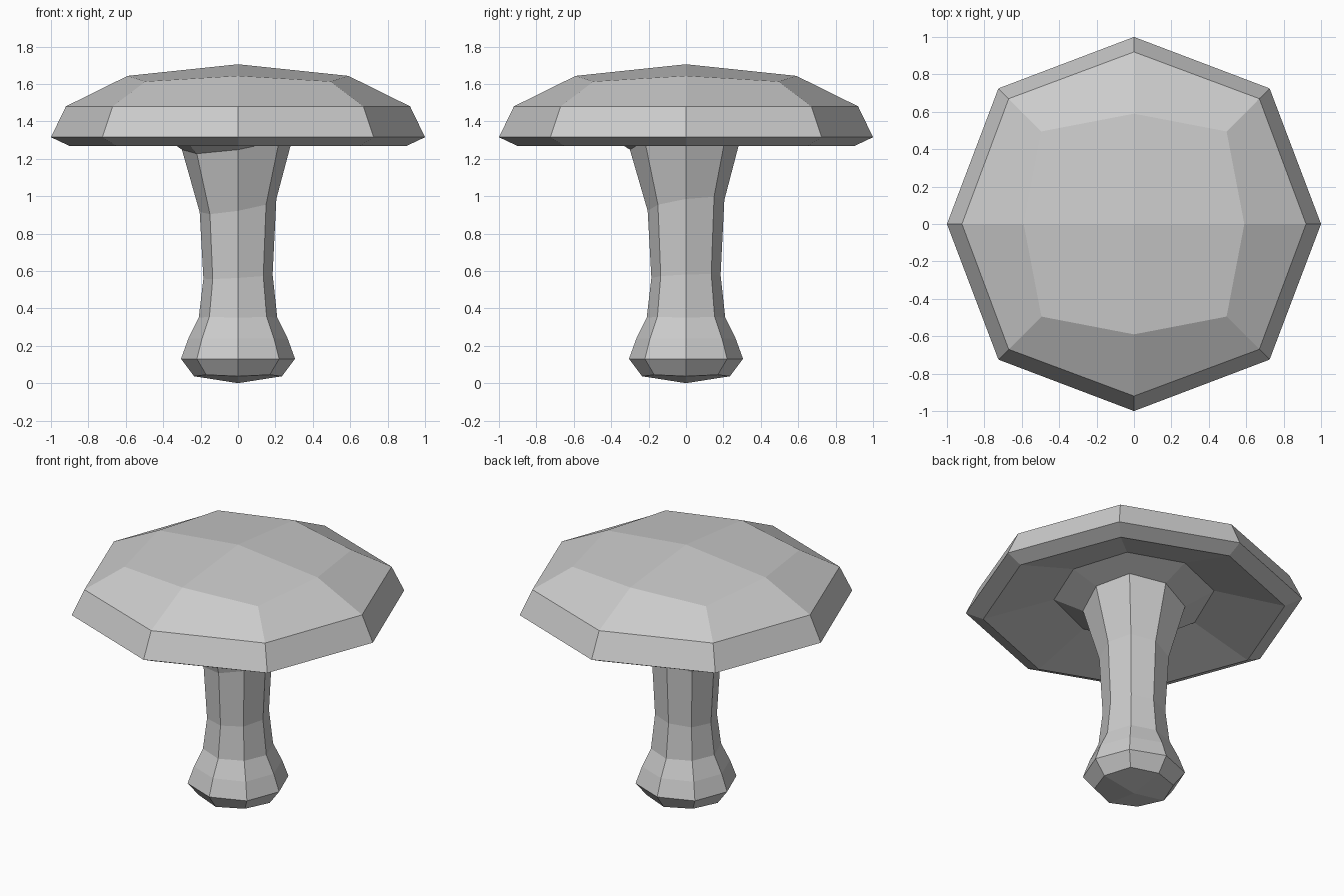
import bpy, bmesh
from mathutils import Vector

if "Cube" in bpy.data.objects:
    bpy.data.objects.remove(bpy.data.objects["Cube"])


def lathe(name, rings, bottom=None, top=None):
    """Eight-sided stack of rings: (axis radius, diagonal offset, z axis, z diagonal, tilt x, tilt y)."""
    bm = bmesh.new()
    dirs = [(1, 0), (1, 1), (0, 1), (-1, 1), (-1, 0), (-1, -1), (0, -1), (1, -1)]
    loops = []
    for axis, diag, za, zd, tx, ty in rings:
        loop = []
        for i, (dx, dy) in enumerate(dirs):
            r, z = (diag, zd) if i % 2 else (axis, za)
            x, y = dx * r, dy * r
            loop.append(bm.verts.new(Vector((x, y, z + tx * x + ty * y))))
        loops.append(loop)
    for a, b in zip(loops, loops[1:]):
        for i in range(8):
            j = (i + 1) % 8
            bm.faces.new((a[i], a[j], b[j], b[i]))
    # four quads meeting at a centre point close an end
    for z, loop in ((bottom, loops[0]), (top, loops[-1])):
        if z is None:
            continue
        c = bm.verts.new((0, 0, z))
        for i in range(0, 8, 2):
            quad = [c, loop[i], loop[i + 1], loop[(i + 2) % 8]]
            bm.faces.new(quad if loop is loops[-1] else quad[::-1])
    mesh = bpy.data.meshes.new(name)
    bm.to_mesh(mesh)
    bm.free()
    obj = bpy.data.objects.new(name, mesh)
    bpy.context.collection.objects.link(obj)
    return obj


# slanted ring where the stem flares into the hollow of the cap
collar = (0.30, 0.22, 1.295, 1.295, 0.155, 0.155)

# stem with bulbous foot
lathe("mushroom_stem", [
    (0.235, 0.17, 0.037, 0.045, 0, 0),
    (0.305, 0.22, 0.13, 0.13, 0, 0),
    (0.265, 0.192, 0.24, 0.24, 0, 0),
    (0.21, 0.153, 0.35, 0.355, 0, 0),
    (0.185, 0.135, 0.57, 0.57, 0.06, 0.04),
    (0.205, 0.15, 0.95, 0.95, 0.17, 0.14),
    collar,
], bottom=0.0)

# cap: underside from the collar out to the rim, then over the dome
lathe("mushroom_cap", [
    collar,
    (0.48, 0.345, 1.385, 1.39, 0.02, 0.04),
    (0.90, 0.65, 1.268, 1.268, 0, 0),
    (1.00, 0.725, 1.315, 1.315, 0, 0),
    (0.92, 0.67, 1.48, 1.48, 0, 0),
    (0.59, 0.495, 1.643, 1.613, 0, 0),
], top=1.705)
